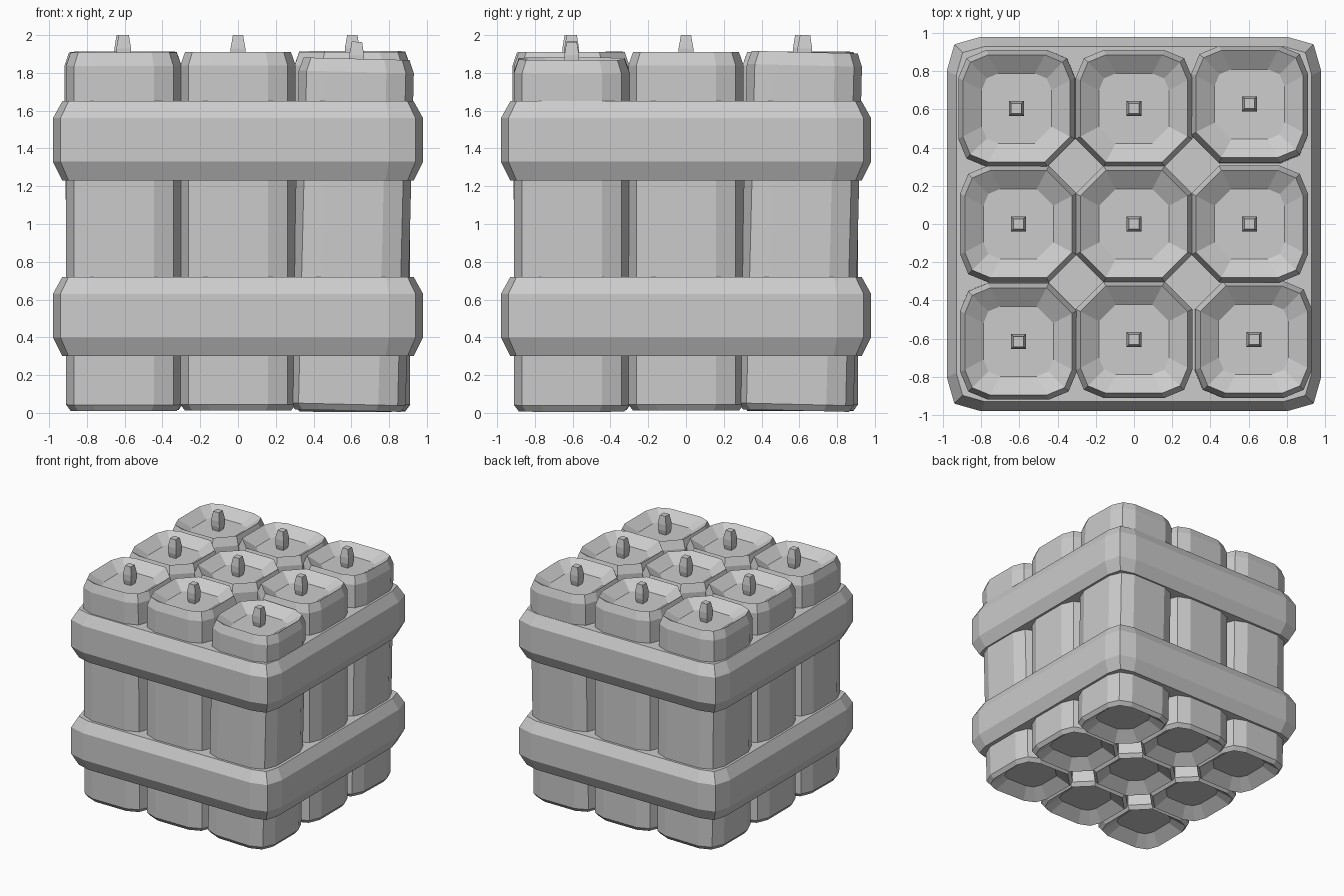
import bpy, bmesh
from math import radians
from mathutils import Matrix, Vector

if "Cube" in bpy.data.objects:
    bpy.data.objects.remove(bpy.data.objects["Cube"])


def loft(name, rings):
    """Skin a stack of equal-length point rings and cap both ends."""
    bm = bmesh.new()
    loops = [[bm.verts.new(p) for p in r] for r in rings]
    n = len(loops[0])
    for a, b in zip(loops, loops[1:]):
        for i in range(n):
            j = (i + 1) % n
            bm.faces.new((a[i], a[j], b[j], b[i]))
    bm.faces.new(loops[0][::-1])
    bm.faces.new(loops[-1])
    bmesh.ops.recalc_face_normals(bm, faces=bm.faces[:])
    me = bpy.data.meshes.new(name)
    bm.to_mesh(me)
    bm.free()
    ob = bpy.data.objects.new(name, me)
    bpy.context.collection.objects.link(ob)
    return ob


def outline(h, cut, bulge):
    """Square of half width h; each corner is a chamfer with a midpoint pushed out."""
    pts = []
    for (sx, sy), push in zip(((1, -1), (1, 1), (-1, 1), (-1, -1)), bulge):
        a, b = (sx * (h - cut), sy * h), (sx * h, sy * (h - cut))
        m = h - cut / 2 + push
        if sx * sy > 0:
            a, b = b, a
        pts += [a, (sx * m, sy * m), b]
    return pts


def at(pts, scale, z):
    return [(x * scale, y * scale, z) for x, y in pts]


# Straps: solid bands with bevelled top and bottom edges
band = outline(0.98, 0.18, (0.05,) * 4)
inner = outline(0.93, 0.15, (0.042,) * 4)
for name, z0, z1 in (("lower_strap", 0.30, 0.72), ("upper_strap", 1.23, 1.65)):
    loft(name, [at(inner, 1, z0), at(band, 1, z0 + 0.10),
                at(band, 1, z1 - 0.09), at(inner, 1, z1)])

# Sticks with dished ends and a short fuse; corner sticks lean a little
lean = {(1, -1): ("Y", 1.4), (1, 1): ("X", -1.4),
        (-1, 1): ("Y", -0.6), (-1, -1): ("X", 0.6)}
for ix in (-1, 0, 1):
    for iy in (-1, 0, 1):
        cx, cy = ix * 0.605, iy * 0.605
        # corners facing the outside are rounder than the inner ones
        bulge = [0.03 if max(abs(cx + sx * 0.3), abs(cy + sy * 0.3)) > 0.5 else 0.0
                 for sx, sy in ((1, -1), (1, 1), (-1, 1), (-1, -1))]
        o = outline(0.305, 0.145, bulge)
        top = 1.875 if (ix, iy) == (1, -1) else 1.91
        stick = loft(f"stick_{ix + 1}_{iy + 1}", [
            at(o, 0.60, 0.09), at(o, 0.92, 0.012), at(o, 1, 0.045),
            at(o, 1, top - 0.07), at(o, 0.92, top), at(o, 0.60, top - 0.07)])
        sq = [(1, -1), (1, 1), (-1, 1), (-1, -1)]
        fuse = loft(f"fuse_{ix + 1}_{iy + 1}", [
            at(sq, 0.026, top - 0.09), at(sq, 0.039, top - 0.03),
            at(sq, 0.039, top + 0.02), at(sq, 0.027, top + 0.09)])
        axis, deg = lean.get((ix, iy), ("X", 0))
        pivot = Vector((0, 0, 0.95))
        m = (Matrix.Translation(Vector((cx, cy, 0)) + pivot)
             @ Matrix.Rotation(radians(deg), 4, axis) @ Matrix.Translation(-pivot))
        stick.matrix_world = m
        fuse.matrix_world = m
